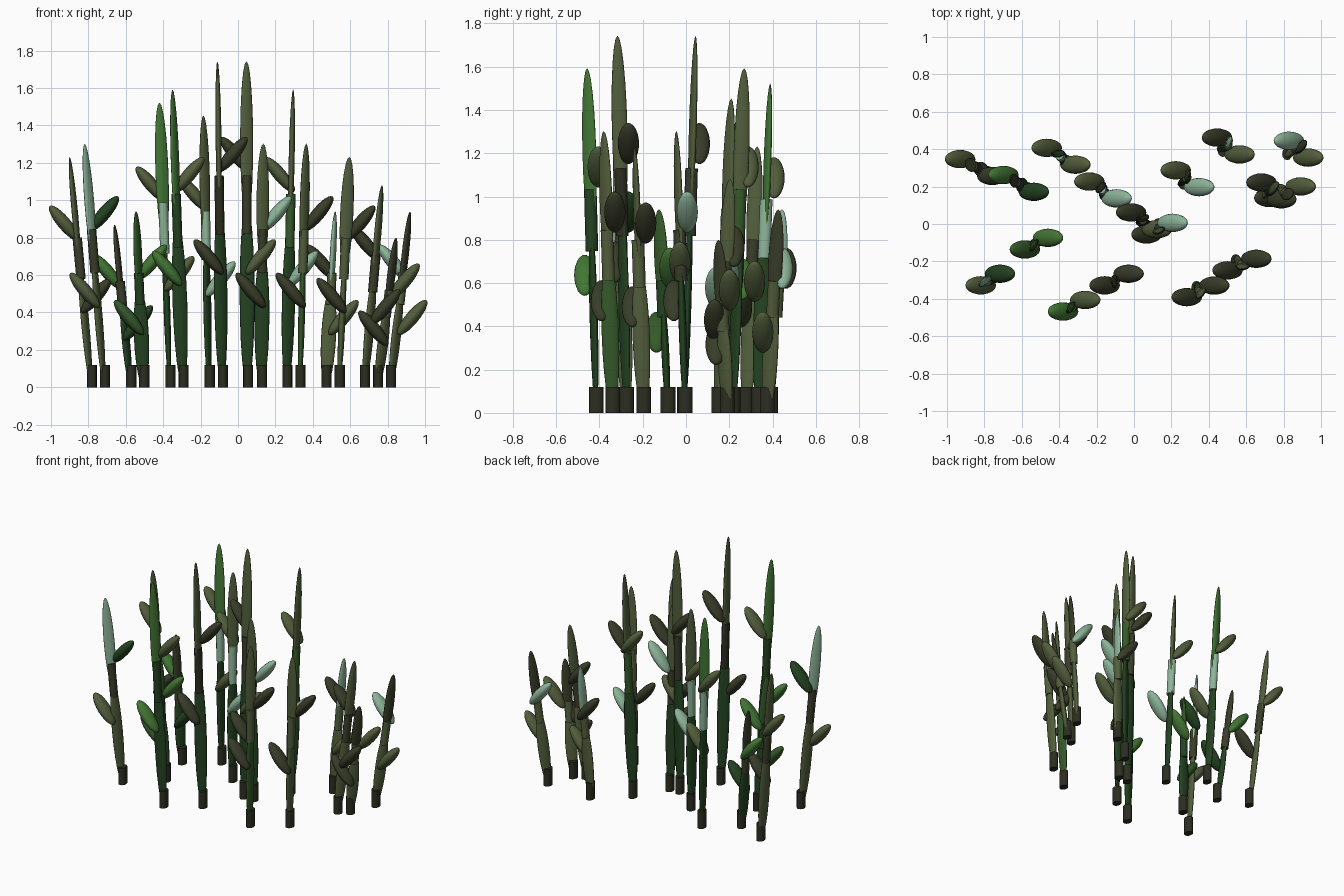
import bpy, math
from mathutils import Vector, Matrix

if "Cube" in bpy.data.objects:
    bpy.data.objects.remove(bpy.data.objects["Cube"])

PAL = {'A': (.040, .046, .022), 'B': (.085, .112, .045), 'C': (.017, .055, .015),
       'D': (.055, .18, .035), 'E': (.27, .46, .32), 'F': (.035, .10, .023),
       'G': (.025, .027, .015)}
mats = {}
for k, c in PAL.items():
    m = bpy.data.materials.new("plant_" + k)
    m.diffuse_color = (*c, 1)
    m.use_nodes = True
    m.node_tree.nodes["Principled BSDF"].inputs["Base Color"].default_value = m.diffuse_color
    mats[k] = m


def finish(name, col, mat):
    o = bpy.context.object
    o.name = name
    o.matrix_world = mat
    o.data.materials.append(mats[col])
    bpy.ops.object.shade_smooth_by_angle(angle=math.radians(40))
    return o


def scaled(loc, rot, scale):
    return Matrix.Translation(loc) @ rot @ Matrix.Diagonal((*scale, 1))


def ellipsoid(name, col, loc, rot, scale):
    bpy.ops.mesh.primitive_uv_sphere_add(segments=16, ring_count=12, radius=1)
    finish(name, col, scaled(loc, rot, scale))


def tube(name, col, loc, rot, scale):
    bpy.ops.mesh.primitive_cylinder_add(vertices=12, radius=1, depth=2)
    finish(name, col, scaled(loc, rot, scale))


# base x, tip x, mid y, height, lean family, lower yaw, upper yaw,
# colours: lower stem, joint, upper blade, left leaf, right leaf
STALKS = [
    (-.785, -.90, .307, 1.23, 1, 70, 80, "BABBA"),
    (-.715, -.82, -.292, 1.30, 2, 70, 50, "BAEBC"),
    (-.575, -.66, .222, .87, 1, 70, 80, "CAADC"),
    (-.505, -.545, -.10, .94, 2, 0, 60, "CCFFD"),
    (-.365, -.42, .367, 1.52, 1, 90, 15, "CEDBB"),
    (-.295, -.35, -.432, 1.59, 2, 10, 60, "CCDDB"),
    (-.155, -.185, .187, 1.45, 1, 70, 45, "CEBBE"),
    (-.085, -.11, -.292, 1.74, 2, 30, 90, "CGBAA"),
    (.05, .045, .022, 1.74, 1, 0, 15, "CABAB"),
    (.125, .135, -.02, 1.30, 2, 0, 20, "CABAE"),
    (.26, .295, .247, 1.59, 1, 30, 90, "CFBBE"),
    (.33, .365, -.355, 1.30, 2, 90, 50, "FBBAA"),
    (.47, .52, .422, .94, 1, 0, 80, "BBEAB"),
    (.54, .595, -.212, 1.23, 2, 90, 10, "BBBAA"),
    (.675, .77, .182, 1.08, 1, 60, 70, "BABAA"),
    (.745, .845, .175, .80, 2, 50, 60, "BBAAB"),
    (.815, .92, .405, .94, 1, 60, 70, "BBAEB"),
]

for i, (x0, x1, ym, h, fam, yl, yu, col) in enumerate(STALKS):
    y0, y1 = (ym - .03, ym + .022) if fam == 1 else (ym + .017, ym - .025)
    base, tip = Vector((x0, y0, 0)), Vector((x1, y1, h))
    lean = Vector((0, 0, 1)).rotation_difference(tip - base).to_matrix().to_4x4()
    at = lambda f: base.lerp(tip, f)
    yaw = lambda d: lean @ Matrix.Rotation(math.radians(d), 4, 'Z')
    n = f"_{i + 1}"
    # foot, lower stem, joint and top blade
    tube("foot" + n, 'G', (x0 + .004, y0, .06), Matrix(), (.027, .034, .06))
    ellipsoid("lower_stem" + n, col[0], at(.285), yaw(yl), (.040, .018, .28 * h))
    tube("joint" + n, col[1], at(.56), lean, (.025, .029, .09 * h))
    ellipsoid("top_blade" + n, col[2], at(.755), yaw(yu), (.036, .016, .247 * h))
    # one leaf pad on each side, one high and one low
    for side, c in ((-1, col[3]), (1, col[4])):
        high = (side < 0) == (fam == 1)
        dy = -side * .045 if fam == 1 else side * .031
        p = at(.72 if high else .405)
        loc = (p.x + side * .068 + .006, ym + dy - .005, p.z - .008)
        ellipsoid(("left" if side < 0 else "right") + "_leaf" + n, c, loc,
                  Matrix.Rotation(side * math.radians(40), 4, 'Y'),
                  (.035, .049, .12))
